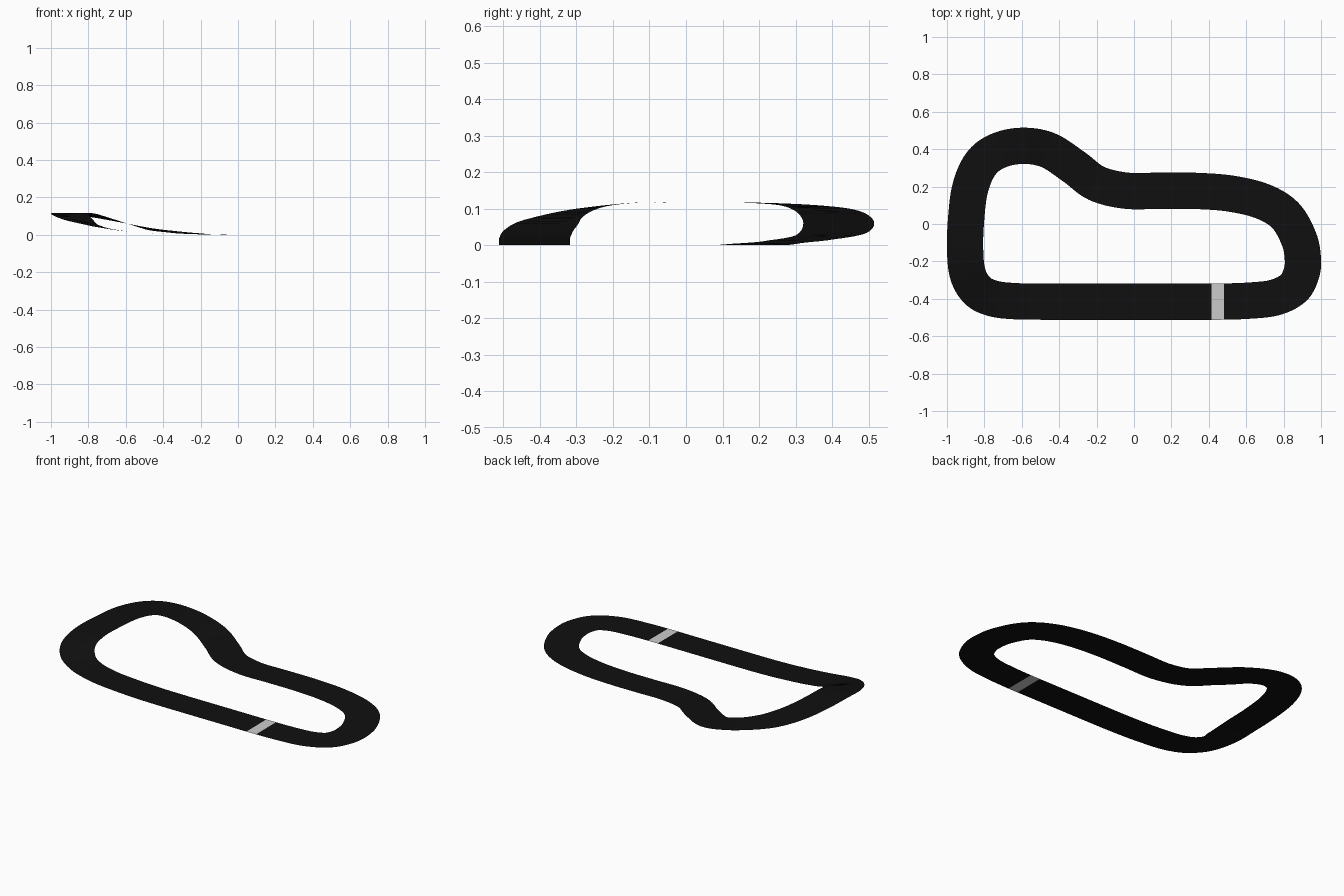
import bpy, bmesh
from mathutils import Vector

cube = bpy.data.objects.get("Cube")
if cube:
    bpy.data.objects.remove(cube)

HALF_WIDTH = 0.097
STEPS = 8
STRIPE = (0.415, 0.48)


def make_material(name, value):
    mat = bpy.data.materials.new(name)
    mat.use_nodes = True
    color = (value, value, value, 1)
    mat.diffuse_color = color
    bsdf = mat.node_tree.nodes["Principled BSDF"]
    bsdf.inputs["Base Color"].default_value = color
    bsdf.inputs["Roughness"].default_value = 0.9
    return mat


# Centre line of the circuit, anticlockwise from the front straight
path = [Vector(p) for p in (
    (-0.1, -0.415, 0), (0.1, -0.415, 0), (0.3, -0.415, 0), (0.46, -0.415, 0),
    (0.61, -0.41, 0), (0.75, -0.394, 0), (0.85, -0.345, 0), (0.893, -0.27, 0),
    (0.903, -0.19, 0), (0.882, -0.08, 0), (0.81, 0.045, 0), (0.69, 0.12, 0),
    (0.52, 0.162, 0), (0.33, 0.177, 0), (0.14, 0.178, 0), (-0.04, 0.178, 0),
    (-0.2, 0.217, 0.004), (-0.32, 0.305, 0.013), (-0.46, 0.395, 0.03),
    (-0.6, 0.418, 0.062), (-0.73, 0.39, 0.092), (-0.82, 0.32, 0.108),
    (-0.876, 0.19, 0.116), (-0.898, 0.02, 0.117), (-0.903, -0.14, 0.116),
    (-0.888, -0.27, 0.1), (-0.835, -0.358, 0.073), (-0.75, -0.399, 0.045),
    (-0.63, -0.413, 0.023), (-0.48, -0.415, 0.01), (-0.3, -0.415, 0.002))]


def spline(a, b, c, d, t):
    """Point and direction on a smooth curve from b to c."""
    k1, k2, k3 = c - a, 2 * a - 5 * b + 4 * c - d, 3 * (b - c) + d - a
    point = b + (k1 * t + k2 * t ** 2 + k3 * t ** 3) / 2
    return point, k1 + 2 * k2 * t + 3 * k3 * t ** 2


# Sweep a level strip along the centre line
bm = bmesh.new()
rows = []
n = len(path)
for i in range(n):
    a, b, c, d = (path[(i + k) % n] for k in (-1, 0, 1, 2))
    for s in range(STEPS):
        p, direction = spline(a, b, c, d, s / STEPS)
        p.z = max(p.z, 0)
        side = Vector((-direction.y, direction.x, 0)).normalized() * HALF_WIDTH
        rows.append((bm.verts.new(p + side), bm.verts.new(p - side)))
for (l0, r0), (l1, r1) in zip(rows, rows[1:] + rows[:1]):
    bm.faces.new((r0, r1, l1, l0))

# Cut the start line into the surface
for x in STRIPE:
    bmesh.ops.bisect_plane(bm, geom=bm.verts[:] + bm.edges[:] + bm.faces[:],
                           plane_co=(x, 0, 0), plane_no=(1, 0, 0))
for face in bm.faces:
    face.smooth = True
    centre = face.calc_center_median()
    on_line = STRIPE[0] < centre.x < STRIPE[1] and centre.y < -0.2
    face.material_index = int(on_line)

mesh = bpy.data.meshes.new("race_track")
bm.to_mesh(mesh)
bm.free()
mesh.materials.append(make_material("black asphalt", 0.005))
mesh.materials.append(make_material("start line white", 0.6))
track = bpy.data.objects.new("race_track", mesh)
bpy.context.collection.objects.link(track)
